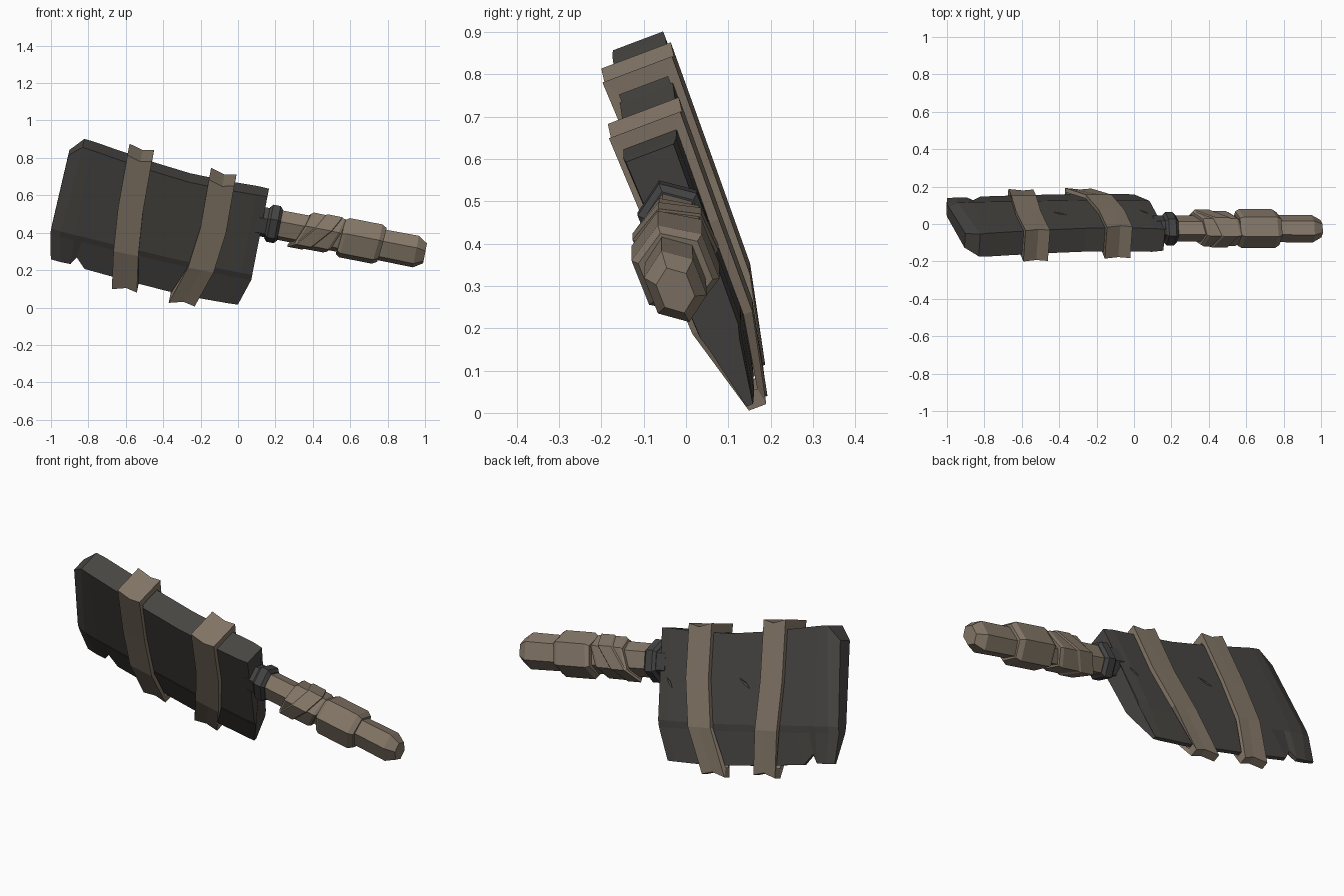
import bpy, bmesh, math
from mathutils import Matrix, Vector

if "Cube" in bpy.data.objects:
    bpy.data.objects.remove(bpy.data.objects["Cube"])

# Local frame: x along the handle, z up the blade, y through its thickness
POSE = (Matrix.Translation((0.2, -0.025, 0.445))
        @ Matrix.Rotation(math.radians(11), 4, 'Y')
        @ Matrix.Rotation(math.radians(21), 4, 'X'))


def material(name, rgb):
    m = bpy.data.materials.new(name)
    m.diffuse_color = (*rgb, 1)
    m.use_nodes = True
    m.node_tree.nodes["Principled BSDF"].inputs["Base Color"].default_value = m.diffuse_color
    return m


IRON = material("dark_iron", (0.066, 0.062, 0.056))
COLLAR = material("collar_iron", (0.058, 0.058, 0.058))
LEATHER = material("tan_leather", (0.235, 0.187, 0.14))


def loft(name, rings, mat, caps=True):
    """Skin a row of equal closed rings."""
    bm = bmesh.new()
    rows = [[bm.verts.new(p) for p in ring] for ring in rings]
    n = len(rows[0])
    for a, b in zip(rows, rows[1:]):
        for i in range(n):
            j = (i + 1) % n
            bm.faces.new((a[i], a[j], b[j], b[i]))
    if caps:
        bm.faces.new(rows[0])
        bm.faces.new(rows[-1])
    bmesh.ops.recalc_face_normals(bm, faces=bm.faces)
    me = bpy.data.meshes.new(name)
    bm.to_mesh(me)
    bm.free()
    me.materials.append(mat)
    ob = bpy.data.objects.new(name, me)
    bpy.context.collection.objects.link(ob)
    ob.matrix_world = POSE
    return ob


# Blade: stations of (top x, top z, bevel x, bevel z, edge x, edge z, thickness)
stations = [
    (-0.07, 0.17, -0.07, -0.29, -0.115, -0.49, 0.90),
    (-0.13, 0.17, -0.13, -0.29, -0.16, -0.492, 1.0),
    (-0.30, 0.165, -0.30, -0.29, -0.30, -0.495, 1.0),
    (-0.50, 0.168, -0.50, -0.285, -0.50, -0.49, 1.0),
    (-0.70, 0.19, -0.70, -0.275, -0.70, -0.478, 1.0),
    (-0.92, 0.222, -0.92, -0.265, -0.957, -0.456, 1.0),
    (-1.00, 0.235, -1.00, -0.26, -1.008, -0.40, 1.0),
    (-1.04, 0.241, -1.04, -0.26, -1.035, -0.444, 1.0),
    (-1.09, 0.247, -1.12, -0.255, -1.09, -0.444, 0.95),
    (-1.157, 0.177, -1.172, -0.255, -1.143, -0.44, 0.60),
]


def blade_ring(tx, tz, bx, bz, ex, ez, k):
    side = [(tx, 0.067 * k, tz), (bx, 0.053 * k, bz),
            (bx, 0.042 * k, bz - 0.035), (ex, 0.009 * k, ez)]
    return [(x, -y, z) for x, y, z in side] + side[::-1]


blade = loft("blade", [blade_ring(*s) for s in stations], IRON)

# Gouges cut into the back of the blade
for i, (p, q) in enumerate([((-0.54, -0.03), (-0.66, -0.12)),
                            ((-0.10, -0.05), (-0.17, -0.15))]):
    p, q = Vector((p[0], 0.075, p[1])), Vector((q[0], 0.075, q[1]))
    mid, across = (p + q) / 2, Vector((-0.01, 0, 0.014))
    rings = [[c + across * w, c - across * w, c - Vector((0, d, 0))]
             for c, w, d in ((p, 0.2, 0.005), (mid, 1, 0.03), (q, 0.2, 0.005))]
    cutter = loft("gouge_cutter_%d" % i, rings, IRON)
    cutter.hide_render = True
    cutter.hide_viewport = True
    mod = blade.modifiers.new("gouge", 'BOOLEAN')
    mod.operation = 'DIFFERENCE'
    mod.solver = 'EXACT'
    mod.object = cutter


# Leather straps around the blade: path of (x, half thickness, z), top to edge
def strap(name, path, width):
    rings = []
    last = len(path) - 1
    for off, inset, dip in ((-0.5, 0.7, 0.05), (-0.5, 1, 0), (0.05, 1, 0.022),
                            (0.5, 1, 0.008), (0.5, 0.7, 0.05)):
        side = []
        for i, (x, y, z) in enumerate(path):
            dz = -dip if i == 0 else dip if i == last else 0
            side.append((x + off * width, y * inset, z + dz))
        rings.append([(x, -y, z) for x, y, z in side] + side[::-1])
    loft(name, rings, LEATHER, caps=False)


strap("outer_strap", [(-0.78, 0.088, 0.26), (-0.775, 0.08, -0.05),
                      (-0.755, 0.074, -0.30), (-0.725, 0.022, -0.535)], 0.135)
strap("inner_strap", [(-0.325, 0.09, 0.212), (-0.32, 0.083, -0.07),
                      (-0.345, 0.076, -0.31), (-0.41, 0.022, -0.55)], 0.14)


# Handle parts: hexagonal sections of (x, half width, half height), slanted by shear
def hex_part(name, sections, mat, shear=0.0):
    rings = []
    for x, w, h in sections:
        outline = [(0, h), (w, h * 0.5), (w, -h * 0.5),
                   (0, -h), (-w, -h * 0.5), (-w, h * 0.5)]
        rings.append([(x + shear * z, y, z) for y, z in outline])
    loft(name, rings, mat)


hex_part("collar_neck", [(-0.10, 0.06, 0.085), (-0.025, 0.06, 0.085)], COLLAR)
hex_part("collar_flange", [(-0.045, 0.062, 0.09), (-0.03, 0.075, 0.108),
                           (0.01, 0.075, 0.108), (0.025, 0.062, 0.09)], COLLAR)
hex_part("handle_shaft", [(0.0, 0.058, 0.085), (0.40, 0.058, 0.088),
                          (0.765, 0.062, 0.092), (0.815, 0.038, 0.058)], LEATHER)
hex_part("grip_wrap_front", [(0.14, 0.074, 0.098), (0.15, 0.08, 0.108),
                             (0.32, 0.08, 0.106), (0.335, 0.074, 0.098)],
         LEATHER, shear=0.38)
hex_part("grip_wrap_diagonal", [(0.165, 0.076, 0.10), (0.175, 0.087, 0.113),
                                (0.255, 0.087, 0.113), (0.265, 0.076, 0.10)],
         LEATHER, shear=0.8)
hex_part("grip_wrap_rear", [(0.355, 0.08, 0.10), (0.375, 0.089, 0.116),
                            (0.555, 0.089, 0.116), (0.58, 0.075, 0.10)],
         LEATHER, shear=0.08)
